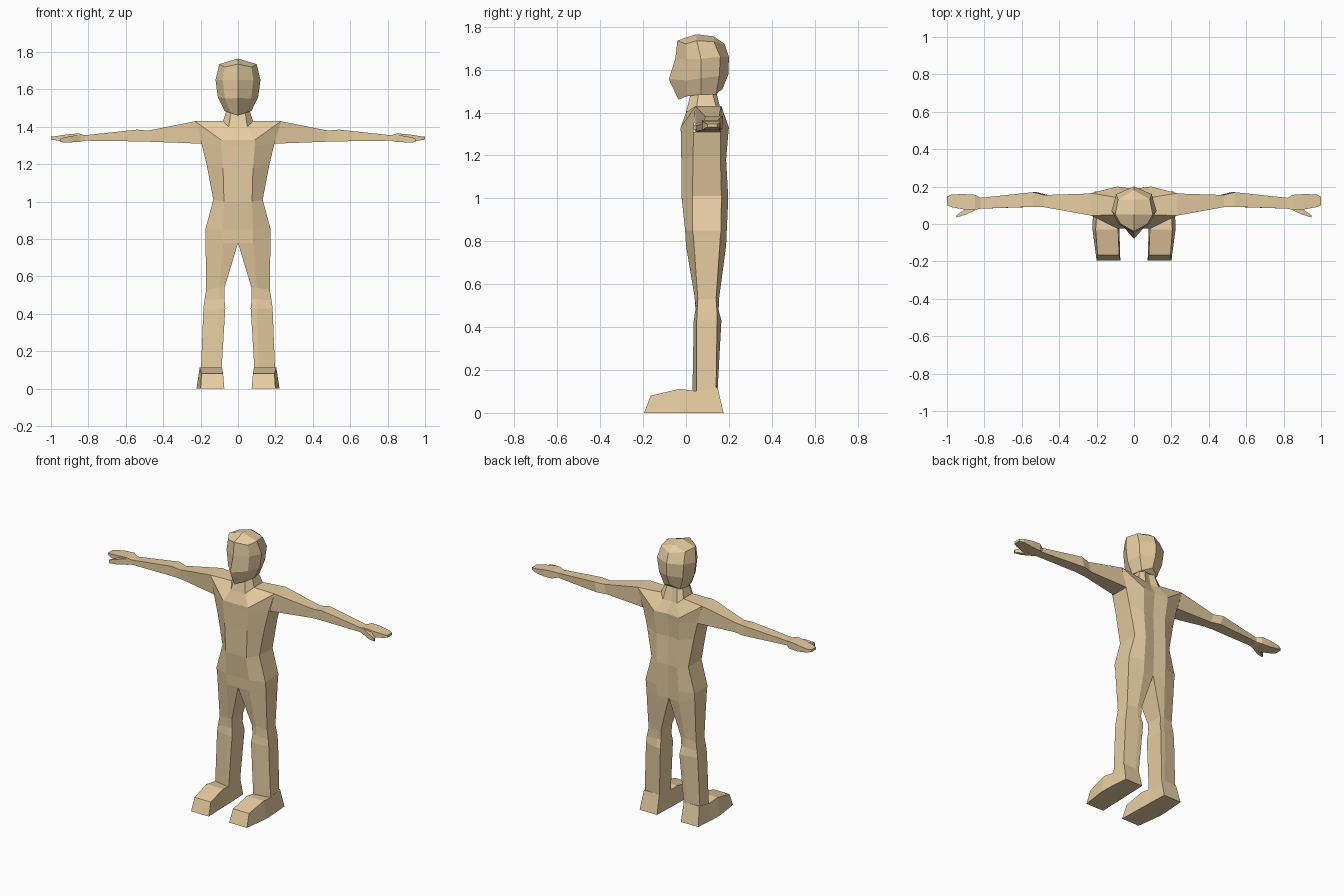
import bpy, bmesh

skin = bpy.data.materials.new("skin")
skin.diffuse_color = (0.80, 0.61, 0.36, 1)


def loft(name, rings, closed=True, caps=(False, False), skip=None):
    """Skin rings of points on the +x side and mirror the result to -x."""
    bm = bmesh.new()
    for s in (1, -1):
        rows = [[bm.verts.new((s * x, y, z)) for x, y, z in r] for r in rings]
        n = len(rows[0])
        for i in range(len(rows) - 1):
            for j in range(n if closed else n - 1):
                if (i, j) != skip:
                    k = (j + 1) % n
                    bm.faces.new((rows[i][j], rows[i][k], rows[i + 1][k], rows[i + 1][j]))
        for use, row in zip(caps, (rows[0], rows[-1])):
            if use:
                bm.faces.new(row)
    bmesh.ops.remove_doubles(bm, verts=bm.verts, dist=0.0005)
    bmesh.ops.dissolve_degenerate(bm, edges=bm.edges, dist=0.0005)
    bmesh.ops.recalc_face_normals(bm, faces=bm.faces)
    me = bpy.data.meshes.new(name)
    bm.to_mesh(me)
    bm.free()
    me.materials.append(skin)
    ob = bpy.data.objects.new(name, me)
    bpy.context.collection.objects.link(ob)
    return ob


def section(zc, zs, xi, xm, xs, yf, y1, y2, yb):
    """Six-point body ring: inner front, mid front, side pair, mid back, inner back."""
    dip = 0.012 if xi == 0 else 0
    return [(xi, yf, zc), (xm, yf, zc), (xs, y1, zs),
            (xs, y2, zs), (xm, yb, zc), (xi, yb - dip, zc)]


def box_x(x_top, x_bot, y0, y1, z0, z1):
    """Four-point ring across a limb that runs along x."""
    return [(x_bot, y0, z0), (x_top, y0, z1), (x_top, y1, z1), (x_bot, y1, z0)]


# Torso and neck, from the neck top down to the crotch
hip = section(0.78, 0.82, 0, 0.08, 0.174, 0.0, 0.035, 0.16, 0.187)
torso = [
    section(1.50, 1.50, 0, 0.035, 0.058, 0.025, 0.06, 0.12, 0.14),
    section(1.40, 1.43, 0, 0.05, 0.08, 0.0, 0.05, 0.14, 0.165),
    section(1.33, 1.43, 0, 0.09, 0.23, -0.025, 0.045, 0.165, 0.20),
    section(1.30, 1.31, 0, 0.09, 0.195, -0.024, 0.035, 0.16, 0.197),
    section(1.18, 1.20, 0, 0.08, 0.168, -0.022, 0.033, 0.16, 0.187),
    section(1.00, 1.01, 0, 0.075, 0.132, -0.02, 0.03, 0.165, 0.197),
    section(0.85, 0.85, 0, 0.08, 0.175, -0.004, 0.03, 0.163, 0.19),
    hip,
]
loft("torso", torso, closed=False, skip=(2, 2))

# Legs
loft("legs", [
    hip,
    section(0.54, 0.53, 0.072, 0.10, 0.170, 0.04, 0.055, 0.14, 0.155),
    section(0.48, 0.47, 0.073, 0.10, 0.180, 0.044, 0.052, 0.145, 0.152),
    section(0.43, 0.43, 0.068, 0.10, 0.185, 0.036, 0.05, 0.145, 0.165),
    section(0.10, 0.10, 0.088, 0.11, 0.198, 0.03, 0.05, 0.14, 0.147),
])


# Feet, from heel to toe
def foot_ring(yt, yb, zt, t0, t1, b0, b1):
    return [(b0, yb, 0), (t0, yt, zt), (t1, yt, zt), (b1, yb, 0)]


loft("feet", [
    foot_ring(0.147, 0.175, 0.12, 0.088, 0.198, 0.085, 0.21),
    foot_ring(0.045, 0.045, 0.102, 0.088, 0.20, 0.08, 0.22),
    foot_ring(-0.03, -0.03, 0.112, 0.085, 0.205, 0.078, 0.222),
    foot_ring(-0.165, -0.195, 0.08, 0.08, 0.195, 0.073, 0.20),
], caps=(True, True))

# Arms and hands, from shoulder to fingertips
loft("arms_and_hands", [
    box_x(0.23, 0.195, 0.045, 0.163, 1.31, 1.43),
    box_x(0.48, 0.46, 0.09, 0.155, 1.32, 1.38),
    box_x(0.54, 0.52, 0.092, 0.17, 1.322, 1.385),
    box_x(0.82, 0.82, 0.082, 0.14, 1.326, 1.355),
    box_x(0.85, 0.85, 0.075, 0.156, 1.318, 1.365),
    box_x(0.91, 0.91, 0.078, 0.16, 1.318, 1.360),
    box_x(0.975, 0.975, 0.09, 0.158, 1.328, 1.350),
    box_x(1.0, 1.0, 0.10, 0.145, 1.332, 1.347),
], caps=(False, True))

# Thumbs
loft("thumbs", [
    box_x(0.84, 0.84, 0.078, 0.11, 1.322, 1.358),
    box_x(0.90, 0.90, 0.050, 0.08, 1.316, 1.350),
    box_x(0.95, 0.95, 0.035, 0.046, 1.318, 1.338),
], caps=(False, True))

# Head, from the crown ridge down to the underside of the jaw
crown = [(0, -0.04, 1.735), (0, 0, 1.75), (0, 0.05, 1.765), (0, 0.13, 1.755), (0, 0.18, 1.72)]
jaw = [(0, -0.035, 1.46), (0.042, 0, 1.475), (0.072, 0.07, 1.485),
       (0.058, 0.14, 1.485), (0, 0.17, 1.51)]
loft("head", [
    crown,
    [(0, -0.04, 1.735), (0.072, 0, 1.72), (0.10, 0.05, 1.735), (0.085, 0.13, 1.73), (0, 0.18, 1.72)],
    [(0, -0.05, 1.65), (0.082, 0, 1.65), (0.12, 0.07, 1.65), (0.095, 0.16, 1.66), (0, 0.20, 1.66)],
    [(0, -0.08, 1.555), (0.07, 0, 1.55), (0.108, 0.07, 1.56), (0.085, 0.155, 1.57), (0, 0.198, 1.58)],
    jaw,
    [(0, y, z) for x, y, z in jaw],
], closed=False)
